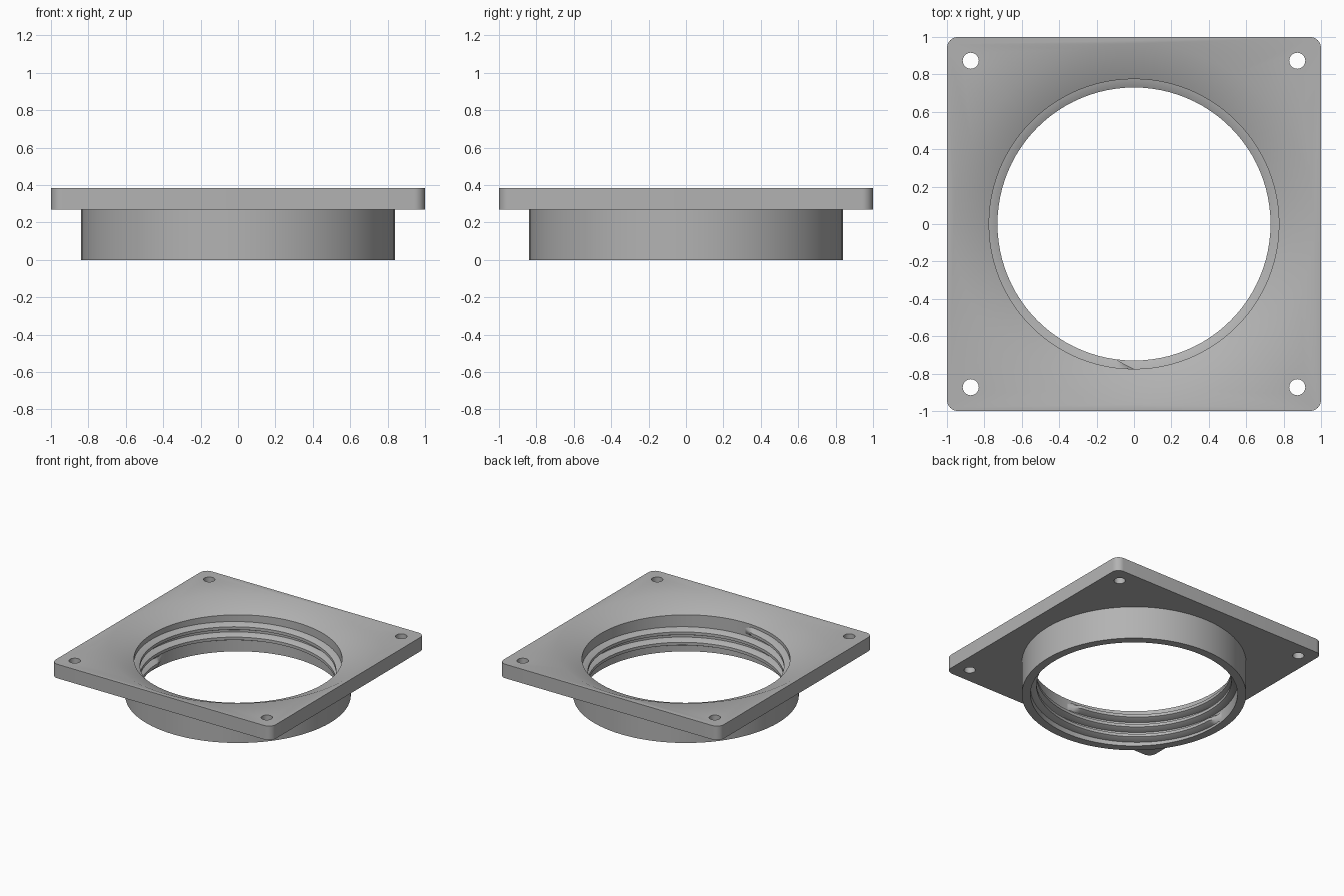
import bpy, bmesh, math

if "Cube" in bpy.data.objects:
    bpy.data.objects.remove(bpy.data.objects["Cube"], do_unlink=True)

SEG = 96
TOP, UNDER, LIP = 0.385, 0.27, 0.30
BORE, WALL, CREST = 0.775, 0.84, 0.73

grey = bpy.data.materials.new("plain grey")
grey.use_nodes = True
grey.diffuse_color = (0.45, 0.45, 0.45, 1)
grey.node_tree.nodes["Principled BSDF"].inputs["Base Color"].default_value = grey.diffuse_color


def make(name, bm):
    bmesh.ops.recalc_face_normals(bm, faces=bm.faces)
    mesh = bpy.data.meshes.new(name)
    bm.to_mesh(mesh)
    bm.free()
    mesh.materials.append(grey)
    obj = bpy.data.objects.new(name, mesh)
    bpy.context.collection.objects.link(obj)
    return obj


def lathe(name, profile, closed):
    """Spin (radius, z) points; a closed profile makes a ring, an open one gets end caps."""
    bm = bmesh.new()
    loops = [[bm.verts.new((r * math.cos(2 * math.pi * i / SEG),
                            r * math.sin(2 * math.pi * i / SEG), z))
              for i in range(SEG)] for r, z in profile]
    pairs = list(zip(loops, loops[1:]))
    if closed:
        pairs.append((loops[-1], loops[0]))
    else:
        bm.faces.new(loops[0])
        bm.faces.new(loops[-1])
    for a, b in pairs:
        for i in range(SEG):
            j = (i + 1) % SEG
            bm.faces.new((a[i], a[j], b[j], b[i]))
    return make(name, bm)


def smooth(obj, degrees=30):
    bpy.ops.object.select_all(action='DESELECT')
    obj.select_set(True)
    bpy.context.view_layer.objects.active = obj
    bpy.ops.object.shade_smooth_by_angle(angle=math.radians(degrees))


# Square flange with rounded corners
bm = bmesh.new()
bmesh.ops.create_cube(bm, size=1)
for v in bm.verts:
    v.co = (v.co.x * 2, v.co.y * 2, TOP if v.co.z > 0 else UNDER)
upright = [e for e in bm.edges if abs(e.verts[0].co.z - e.verts[1].co.z) > 0.01]
bmesh.ops.bevel(bm, geom=upright, offset=0.06, segments=8, profile=0.5, affect='EDGES')
flange = make("flange_plate", bm)

# Cutters: dished bore and four screw holes
bore = lathe("bore_cutter", [(BORE, 0.2), (BORE, LIP), (0.965, TOP), (0.965, 0.5)], False)
bm = bmesh.new()
for sx in (-1, 1):
    for sy in (-1, 1):
        hole = bmesh.ops.create_cone(bm, cap_ends=True, segments=20, radius1=0.043,
                                     radius2=0.043, depth=0.6)
        bmesh.ops.translate(bm, verts=hole["verts"], vec=(sx * 0.873, sy * 0.873, 0.33))
holes = make("screw_hole_cutter", bm)
for cutter in (bore, holes):
    mod = flange.modifiers.new(cutter.name, 'BOOLEAN')
    mod.operation = 'DIFFERENCE'
    mod.solver = 'EXACT'
    mod.object = cutter
bpy.context.view_layer.update()
cut = bpy.data.meshes.new_from_object(
    flange.evaluated_get(bpy.context.evaluated_depsgraph_get()))
flange.modifiers.clear()
flange.data = cut
for cutter in (bore, holes):
    bpy.data.objects.remove(cutter, do_unlink=True)
smooth(flange)

# Collar below the flange
collar = lathe("collar", [(BORE, 0), (WALL, 0), (WALL, 0.285), (BORE, 0.285)], True)
smooth(collar)

# Internal screw thread, tapering out at both ends
TURNS, PITCH, HIGH = 2.28, 0.085, 0.245
steps = int(SEG * TURNS)
bm = bmesh.new()
sections = []
for i in range(steps + 1):
    a = -math.pi / 2 - 2 * math.pi * i / SEG
    z = HIGH - PITCH * i / SEG
    t = min(1, i / 2, (steps - i) / 2)
    crest = BORE - (BORE - CREST) * t
    profile = [(BORE + 0.01, -0.034), (BORE, -0.034), (crest, -0.012),
               (crest, 0.012), (BORE, 0.034), (BORE + 0.01, 0.034)]
    sections.append([bm.verts.new((r * math.cos(a), r * math.sin(a), z + dz))
                     for r, dz in profile])
for s, n in zip(sections, sections[1:]):
    for k in range(len(s)):
        m = (k + 1) % len(s)
        bm.faces.new((s[k], s[m], n[m], n[k]))
bm.faces.new(sections[0])
bm.faces.new(sections[-1])
thread = make("screw_thread", bm)
smooth(thread)
